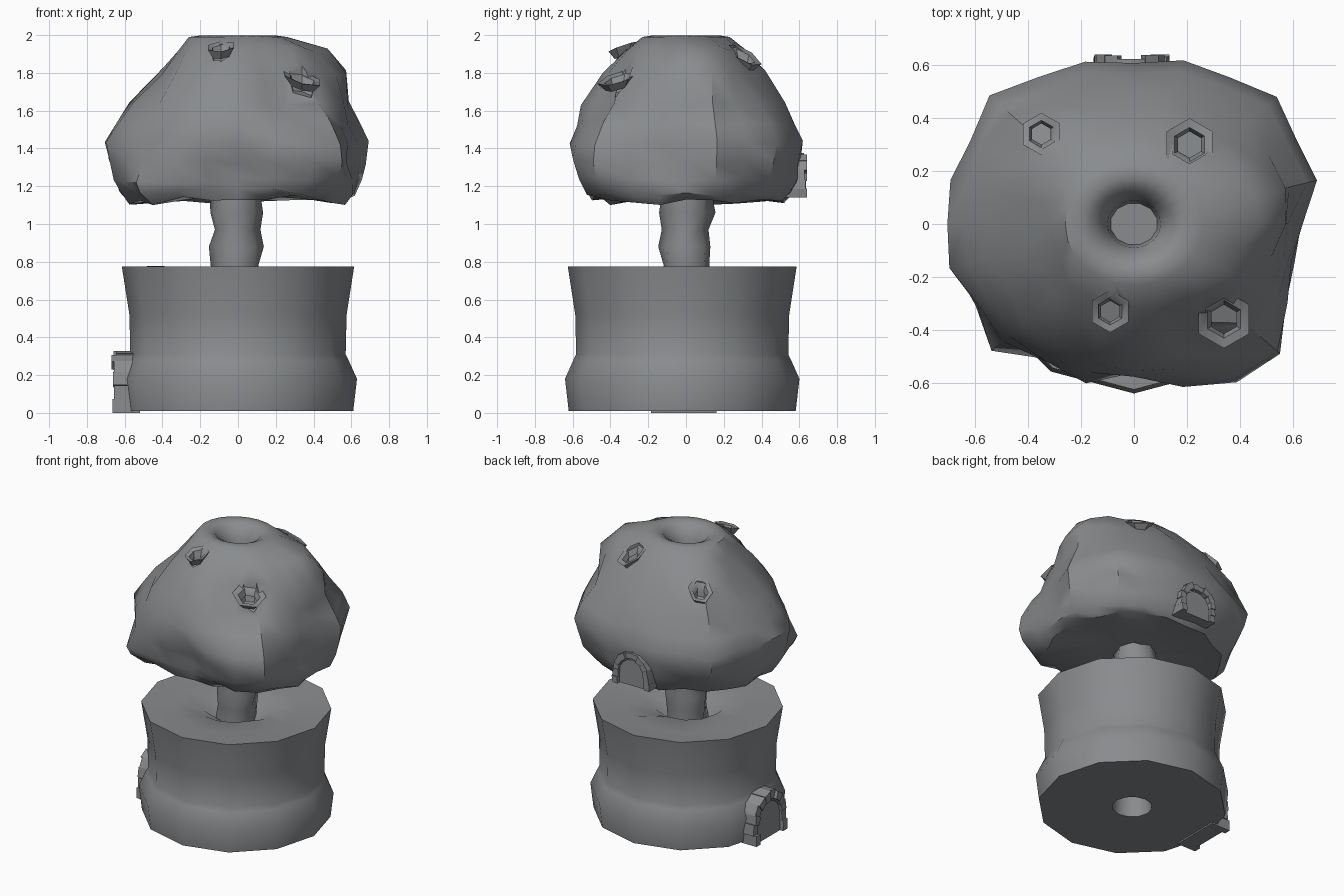
import bpy, bmesh, math, random
from math import sin, cos, pi, radians
from mathutils import Vector

random.seed(4)
cube = bpy.data.objects.get("Cube")
if cube:
    bpy.data.objects.remove(cube)

stone = bpy.data.materials.new("grey_stone")
stone.use_nodes = True
GREY = (0.25, 0.26, 0.27, 1)
stone.diffuse_color = GREY
stone.node_tree.nodes["Principled BSDF"].inputs["Base Color"].default_value = GREY


def select(ob):
    bpy.ops.object.select_all(action="DESELECT")
    ob.select_set(True)
    bpy.context.view_layer.objects.active = ob


def finish(name, bm, angle=40):
    bmesh.ops.recalc_face_normals(bm, faces=bm.faces)
    mesh = bpy.data.meshes.new(name)
    bm.to_mesh(mesh)
    bm.free()
    mesh.materials.append(stone)
    ob = bpy.data.objects.new(name, mesh)
    bpy.context.collection.objects.link(ob)
    select(ob)
    bpy.ops.object.shade_smooth_by_angle(angle=radians(angle))
    return ob


def lathe(name, profile, sides, centre=(0, 0), turn=0.0, shape=None, angle=40,
          closed=False):
    """Spin a (radius, height) profile; shape() may move each point."""
    bm = bmesh.new()
    rings = []
    for r, z in profile:
        ring = []
        for i in range(sides):
            a = turn + 2 * pi * i / sides
            p = Vector((centre[0] + r * cos(a), centre[1] + r * sin(a), z))
            ring.append(bm.verts.new(shape(p, i) if shape else p))
        rings.append(ring)
    pairs = list(zip(rings, rings[1:]))
    if closed:
        pairs.append((rings[-1], rings[0]))
    else:
        bm.faces.new(rings[0])
        bm.faces.new(rings[-1])
    for low, high in pairs:
        for i in range(sides):
            j = (i + 1) % sides
            bm.faces.new((low[i], low[j], high[j], high[i]))
    return finish(name, bm, angle)


# Round base with flared rim, lower band, sunken top and hollow underside
def base_shape(p, i):
    if p.xy.length < 0.45 and p.z > 0.6:
        p.z += random.uniform(-0.02, 0.015)
    p.y = p.y * 0.985 - 0.02
    return p


lathe("base", [(0.11, 0.25), (0.13, 0.01), (0.61, 0.01), (0.63, 0.18),
               (0.585, 0.28), (0.57, 0.31), (0.575, 0.52), (0.615, 0.775),
               (0.4, 0.765), (0.22, 0.745), (0.12, 0.68)],
      12, shape=base_shape, angle=50)


# Wavy stem
def stem_shape(p, i):
    k = 1 + 0.08 * sin(2.1 * i + 15 * p.z)
    return Vector((p.x * k - 0.01, p.y * k, p.z))


lathe("stem", [(0.13, 0.66), (0.125, 0.78), (0.14, 0.88), (0.12, 0.97),
               (0.145, 1.06), (0.13, 1.2)], 8, shape=stem_shape, angle=60)

# Rocky cap: position, push outwards, spread of each lump or hollow
LUMPS = [((0.46, 0.05, 1.87), 0.13, 0.2), ((-0.42, -0.08, 1.8), -0.08, 0.24),
         ((-0.4, 0.41, 1.78), 0.08, 0.18), ((0.63, -0.14, 1.4), -0.14, 0.17),
         ((0.42, -0.5, 1.3), 0.1, 0.22), ((-0.5, -0.45, 1.2), 0.1, 0.16),
         ((-0.46, -0.42, 1.42), -0.07, 0.14), ((0, -0.6, 1.3), -0.09, 0.2),
         ((0.25, -0.5, 1.65), -0.08, 0.14), ((0.02, -0.5, 1.65), 0.04, 0.14),
         ((0.5, 0.45, 1.4), 0.05, 0.2), ((-0.5, 0.45, 1.4), 0.05, 0.2),
         ((0.6, 0.02, 1.6), -0.03, 0.1), ((0, 0.6, 1.5), -0.02, 0.15)]


def cap_shape(p, i):
    if i % 2 and p.z < 1.8:
        p.xy *= cos(pi / 12)
    p.y *= 0.89
    q = p.copy()
    if p.xy.length > 0.28:
        out = Vector((p.x, p.y, 0)).normalized()
        for spot, push, size in LUMPS:
            d = (p - Vector(spot)).length / size
            q += out * push * math.exp(-d * d)
        q += out * random.uniform(-0.012, 0.012)
        q.z += random.uniform(-0.015, 0.015)
        if p.z < 1.2 and p.y < -0.4 and abs(p.x) < 0.3:
            q.z += 0.025
    return q


cap = lathe("rock_cap", [(0.09, 1.8), (0.1, 1.9), (0.15, 1.975),
                         (0.2, 1.998), (0.26, 1.99), (0.37, 1.92),
                         (0.49, 1.8), (0.6, 1.64), (0.67, 1.53), (0.72, 1.43),
                         (0.7, 1.33), (0.675, 1.23), (0.64, 1.16),
                         (0.59, 1.115), (0.3, 1.15), (0.1, 1.14)],
            24, turn=pi / 12, shape=cap_shape)

# Small six-sided pits sunk into the cap, each with a sloping flared rim
PITS = [(-0.35, 0.34, 1.805, 0.08, 0.75), (0.21, 0.3, 1.9, 0.1, 0.65),
        (-0.09, -0.33, 1.94, 0.08, 0.35), (0.34, -0.36, 1.775, 0.11, 0.4)]
for n, (x, y, z, r, slope) in enumerate(PITS):
    out = Vector((x, y)).normalized()

    def tilt(p, i):
        p.z -= slope * out.dot(p.xy - Vector((x, y)))
        return p

    cutter = lathe("pit_cutter", [(r * 0.5, z - 0.09), (r * 0.72, z - 0.02),
                                  (r * 0.72, z + 0.2)], 6, (x, y), pi / 6, tilt)
    cutter.hide_render = True
    select(cap)
    cut = cap.modifiers.new("pit", "BOOLEAN")
    cut.operation = "DIFFERENCE"
    cut.solver = "EXACT"
    cut.object = cutter
    bpy.ops.object.modifier_apply(modifier=cut.name)
    bpy.data.objects.remove(cutter)
    lathe(f"pit_rim_{n + 1}", [(r * 0.65, z - 0.01), (r, z), (r * 0.6, z - 0.05),
                               (r * 0.5, z - 0.05)], 6, (x, y), pi / 6, tilt,
          closed=True)
select(cap)
bpy.ops.object.shade_smooth_by_angle(angle=radians(55))


# Crumbling arched doorways: a ragged frame around a plain slab
def slab(bm, outline, place, near, far):
    front = [bm.verts.new(place(u, w, far)) for u, w in outline]
    back = [bm.verts.new(place(u, w, near)) for u, w in outline]
    bm.faces.new(front)
    bm.faces.new(back)
    for i in range(len(outline)):
        j = (i + 1) % len(outline)
        bm.faces.new((front[i], front[j], back[j], back[i]))


def arch_line(half, height, steps=8):
    spring = height - half
    pts = [(half, 0), (half, spring * 0.5)]
    pts += [(half * cos(pi * k / steps), spring + half * sin(pi * k / steps))
            for k in range(steps + 1)]
    return pts + [(-half, spring * 0.5), (-half, 0)]


def doorway(name, place, half, height, near, far):
    bm = bmesh.new()
    outer = arch_line(half, height)
    inner = arch_line(half * 0.72, height * 0.82)
    for k in range(len(outer) - 1):
        depth = far - random.uniform(0, 0.025)
        block = [outer[k], outer[k + 1], inner[k + 1], inner[k]]
        ragged = [(u * random.uniform(0.93, 1), w * random.uniform(0.96, 1))
                  for u, w in block]
        slab(bm, ragged, place, near, depth)
    finish(name + "_frame", bm)
    bm = bmesh.new()
    slab(bm, arch_line(half * 0.7, height * 0.76), place, near, far - 0.03)
    finish(name + "_slab", bm)


doorway("cap_door", lambda u, w, d: (u - 0.01, d, 1.14 + w),
        0.145, 0.24, 0.5, 0.645)
doorway("base_door", lambda u, w, d: (-d, u - 0.01, w),
        0.18, 0.33, 0.52, 0.67)
